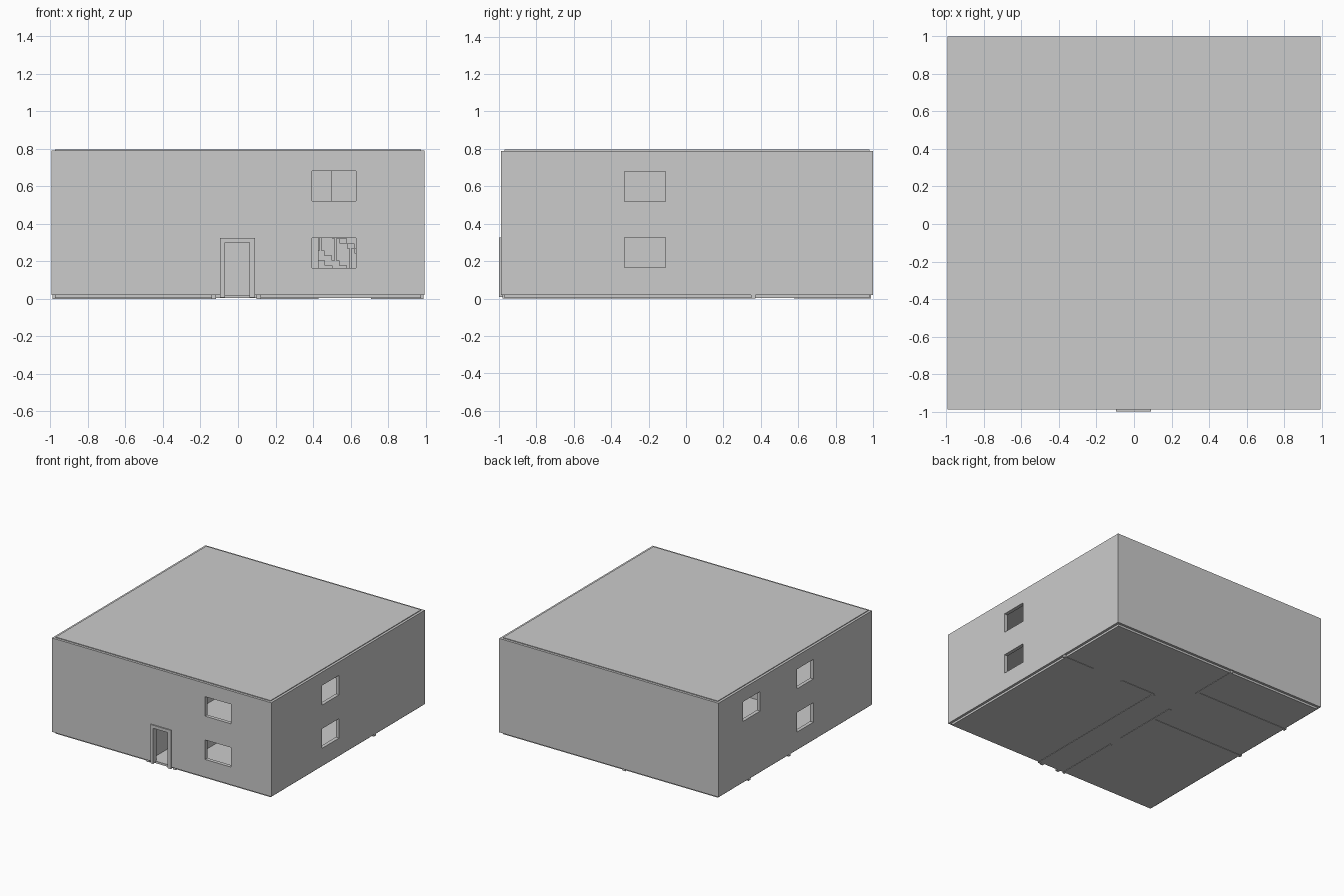
import bpy

if "Cube" in bpy.data.objects:
    bpy.data.objects.remove(bpy.data.objects["Cube"])


def box(name, x0, x1, y0, y1, z0, z1):
    """Axis-aligned box from its limits."""
    v = [(x, y, z) for x in (x0, x1) for y in (y0, y1) for z in (z0, z1)]
    f = [(0, 1, 3, 2), (4, 6, 7, 5), (0, 4, 5, 1), (2, 3, 7, 6), (0, 2, 6, 4), (1, 5, 7, 3)]
    me = bpy.data.meshes.new(name)
    me.from_pydata(v, [], f)
    ob = bpy.data.objects.new(name, me)
    bpy.context.collection.objects.link(ob)
    return ob


def cut(ob, *limits):
    """Cut a box-shaped opening out of an object."""
    c = box("cutter", *limits)
    c.hide_render = True
    m = ob.modifiers.new("opening", 'BOOLEAN')
    m.operation, m.solver, m.object = 'DIFFERENCE', 'EXACT', c
    bpy.context.view_layer.objects.active = ob
    bpy.ops.object.modifier_apply(modifier=m.name)
    bpy.data.objects.remove(c)


def wall_x(name, y, x0, x1, z0, z1, doors=()):
    """Partition running along x with door openings (x0, x1)."""
    w = box(name, x0, x1, y - T, y + T, z0, z1)
    for a, b in doors:
        cut(w, a, b, y - 1, y + 1, z0 + 0.02, z0 + 0.33) if z0 > 0.1 else \
            cut(w, a, b, y - 1, y + 1, -1, z0 + 0.33)


def wall_y(name, x, y0, y1, z0, z1, doors=()):
    """Partition running along y with door openings (y0, y1)."""
    w = box(name, x - T, x + T, y0, y1, z0, z1)
    for a, b in doors:
        cut(w, x - 0.5, x + 0.5, a, b, -1 if z0 < 0.1 else z0 + 0.02, z0 + 0.33)


T = 0.012                      # half partition thickness
X, Y0, Y1 = 0.995, -0.99, 1.0  # outer shell
W = 0.03                       # outer wall thickness
LOW, HIGH = (0.165, 0.325), (0.52, 0.68)
FLOOR2 = 0.39

# outer walls with windows and the front door
shell = box("outer_walls", -X, X, Y0, Y1, 0.02, 0.79)
cut(shell, -X + W, X - W, Y0 + W, Y1 - W, -1, 2)
for z in (LOW, HIGH):
    cut(shell, 0.395, 0.63, -1.2, -0.9, *z)
    cut(shell, 0.9, 1.2, -0.33, -0.11, *z)
    cut(shell, -1.2, -0.9, -0.23, -0.02, *z)
cut(shell, -1.2, -0.9, 0.46, 0.68, *HIGH)
cut(shell, -0.07, 0.06, -1.2, -0.9, -1, 0.30)

# slabs
E = 0.02
box("ground_slab", -X + E, X - E, Y0 + E, Y1 - E, 0.003, 0.02)
upper = box("upper_floor", -X + E, X - E, Y0 + E, Y1 - E, FLOOR2 - 0.02, FLOOR2)
cut(upper, 0.18, 0.62, 0.40, 0.60, 0, 1)
box("roof_slab", -X + E, X - E, Y0 + E, Y1 - E, 0.775, 0.796)

# door frame
frame = box("door_frame", -0.095, 0.09, -1.0, -0.955, 0.008, 0.325)
cut(frame, -0.07, 0.06, -1.2, -0.9, -1, 0.30)

# ground floor partitions
a, b = 0.0, FLOOR2 - 0.01
xi, yf, yb = X - 0.005, Y0 + 0.01, Y1 - 0.01
wall_y("hall_wall_left", -0.13, yf, yb, a, b, [(0.27, 0.58), (-0.42, -0.3)])
wall_y("hall_wall_right", 0.11, yf, 0.36, a, b)
wall_x("stair_room_wall", 0.36, 0.11, xi, a, b, [(0.43, 0.71)])
wall_x("left_rear_wall", 0.59, -xi, -0.13, a, b)
wall_x("left_middle_wall", 0.07, -xi, -0.13, a, b)

# upper floor partitions
a, b = FLOOR2 - 0.01, 0.785
wall_y("upper_hall_wall_left", -0.13, yf, yb, a, b, [(0.45, 0.6), (-0.42, -0.3)])
wall_y("upper_hall_wall_right", 0.11, yf, 0.36, a, b)
wall_x("upper_stair_wall", 0.36, 0.11, xi, a, b, [(0.5, 0.68)])
wall_x("upper_left_wall", 0.07, -xi, -0.13, a, b)

# straight stair with posts and a handrail made of stepped blocks
N = 14
run, rise = 0.56 / N, (FLOOR2 - 0.02) / N
for i in range(N):
    x1 = 0.78 - i * run
    z1 = 0.02 + (i + 1) * rise
    box("stair_step", x1 - run, x1, 0.43, 0.58, max(0.02, z1 - 2 * rise), z1)
    box("stair_rail", x1 - run, x1, 0.43, 0.437, z1 + 0.115, z1 + 0.115 + rise)
    if i % 2 == 0:
        box("stair_post", x1 - 0.025, x1 - 0.015, 0.43, 0.437, z1, z1 + 0.115)
